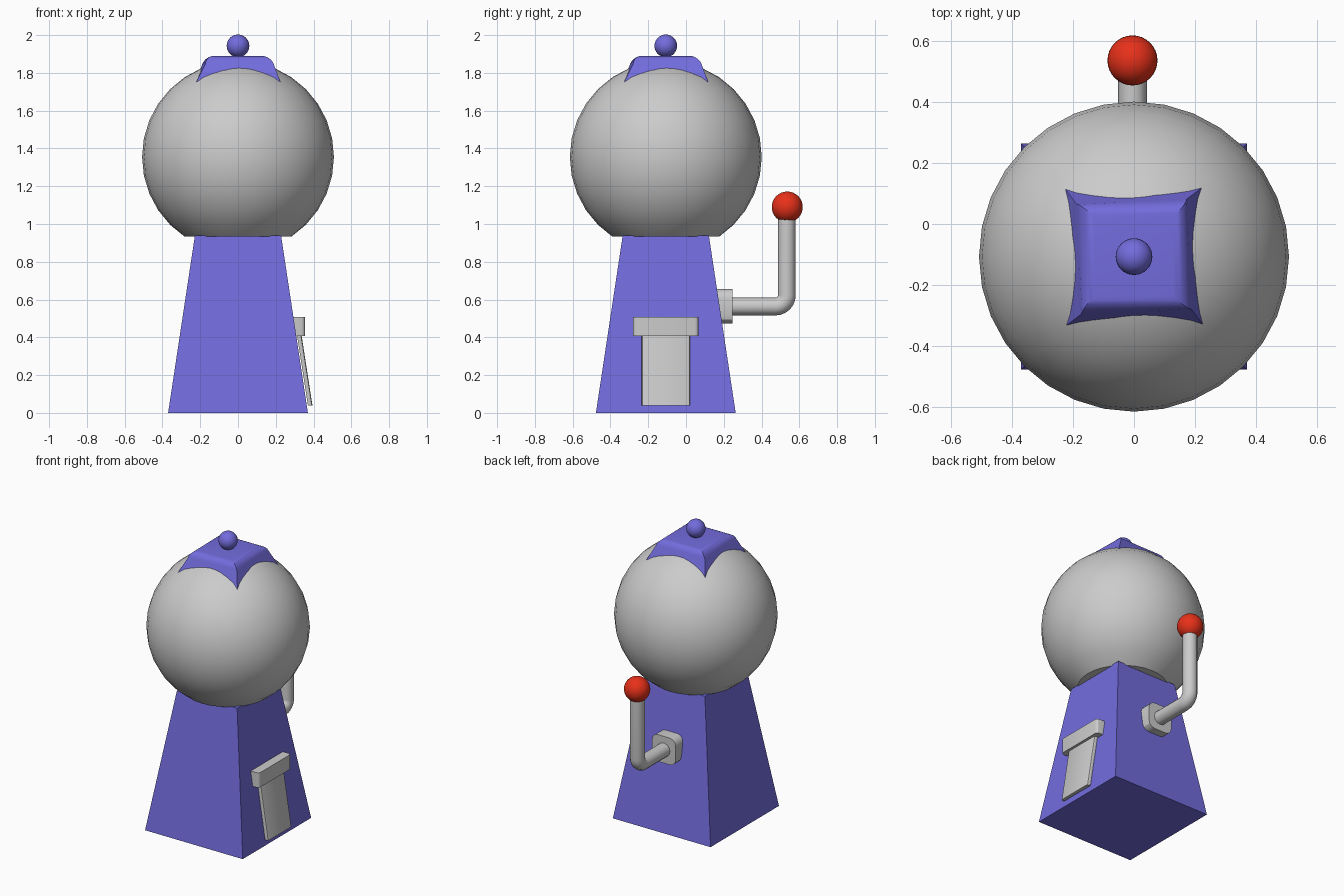
import bpy, bmesh
from math import sin, cos, pi, radians
from mathutils import Vector

if "Cube" in bpy.data.objects:
    bpy.data.objects.remove(bpy.data.objects["Cube"])

CY = -0.107          # y of the machine's centre axis


def material(name, rgb):
    m = bpy.data.materials.new(name)
    m.diffuse_color = (*rgb, 1)
    m.use_nodes = True
    m.node_tree.nodes["Principled BSDF"].inputs["Base Color"].default_value = m.diffuse_color
    return m


purple = material("purple", (0.17, 0.15, 0.72))
red = material("red", (0.8, 0.03, 0.01))


def add_object(name, bm, mat=None, smooth=True):
    bmesh.ops.recalc_face_normals(bm, faces=bm.faces[:])
    me = bpy.data.meshes.new(name)
    bm.to_mesh(me)
    bm.free()
    ob = bpy.data.objects.new(name, me)
    bpy.context.collection.objects.link(ob)
    if mat:
        me.materials.append(mat)
    if smooth:
        bpy.ops.object.select_all(action='DESELECT')
        ob.select_set(True)
        bpy.context.view_layer.objects.active = ob
        bpy.ops.object.shade_smooth_by_angle(angle=radians(30))
    return ob


def ball(r, loc, u=32, v=16):
    bm = bmesh.new()
    bmesh.ops.create_uvsphere(bm, u_segments=u, v_segments=v, radius=r)
    bmesh.ops.translate(bm, verts=bm.verts[:], vec=loc)
    return bm


def box(lo, hi):
    bm = bmesh.new()
    bmesh.ops.create_cube(bm, size=1)
    lo, hi = Vector(lo), Vector(hi)
    for v in bm.verts:
        v.co = (lo + hi) / 2 + Vector(a * b for a, b in zip(v.co, hi - lo))
    return bm


def frustum(half0, z0, half1, z1):
    bm = box((-1, -1, z0), (1, 1, z1))
    for v in bm.verts:
        h = half1 if v.co.z > (z0 + z1) / 2 else half0
        v.co.x *= h
        v.co.y = v.co.y * h + CY
    return bm


def bevel_edges(bm, test, width, segs):
    edges = [e for e in bm.edges if test(*(v.co for v in e.verts))]
    bmesh.ops.bevel(bm, geom=edges, offset=width, segments=segs,
                    profile=0.5, affect='EDGES')


# Tapered square pedestal
add_object("pedestal", frustum(0.37, 0, 0.228, 0.94), purple, False)

# Globe with a flat underside
bm = ball(0.508, (0, CY, 1.355))
bmesh.ops.delete(bm, geom=[v for v in bm.verts if v.co.z < 0.92], context='VERTS')
bmesh.ops.holes_fill(bm, edges=[e for e in bm.edges if e.is_boundary], sides=0)
add_object("globe", bm)

# Lid with a rounded top rim, and its knob
bm = frustum(0.236, 1.72, 0.173, 1.89)
bevel_edges(bm, lambda a, b: min(a.z, b.z) > 1.85, 0.045, 5)
add_object("lid", bm, purple)
add_object("lid_knob", ball(0.06, (0, CY, 1.943)), purple)

# Rounded mounting plate for the lever
LX = -0.005
bm = box((LX - 0.09, 0.13, 0.472), (LX + 0.09, 0.247, 0.655))
bevel_edges(bm, lambda a, b: abs(a.y - b.y) > 0.05, 0.045, 3)
add_object("lever_mount", bm)

# Bent lever rod
R = 0.06
path = [(0.2, 0.563)]
path += [(0.534 - R + R * sin(t), 0.563 + R - R * cos(t))
         for t in (i * pi / 12 for i in range(7))]
path += [(0.534, 1.09)]
cu = bpy.data.curves.new("lever_rod", 'CURVE')
cu.dimensions = '3D'
cu.bevel_depth = 0.047
cu.bevel_resolution = 4
cu.use_fill_caps = True
sp = cu.splines.new('POLY')
sp.points.add(len(path) - 1)
for p, (y, z) in zip(sp.points, path):
    p.co = (LX, y, z, 1)
sp.use_smooth = True
rod = bpy.data.objects.new("lever_rod", cu)
bpy.context.collection.objects.link(rod)
bpy.ops.object.select_all(action='DESELECT')
rod.select_set(True)
bpy.context.view_layer.objects.active = rod
bpy.ops.object.convert(target='MESH')

# Lever handle ball
add_object("lever_ball", ball(0.082, (LX, 0.536, 1.09)), red)

# Hood above the dispenser flap
bm = box((0.27, CY - 0.174, 0.407), (0.355, CY + 0.174, 0.508))
bevel_edges(bm, lambda a, b: min(a.x, b.x) > 0.3 and abs(a.z - b.z) > 0.05, 0.02, 3)
add_object("flap_hood", bm)

# Slanted dispenser flap, chamfered along its sides
bm = box((0.37, CY - 0.128, 0.04), (0.394, CY + 0.128, 0.43))
bevel_edges(bm, lambda a, b: min(a.x, b.x) > 0.38 and abs(a.z - b.z) > 0.1, 0.012, 2)
for v in bm.verts:
    v.co.x -= (v.co.z - 0.04) * 0.155
add_object("dispenser_flap", bm)
